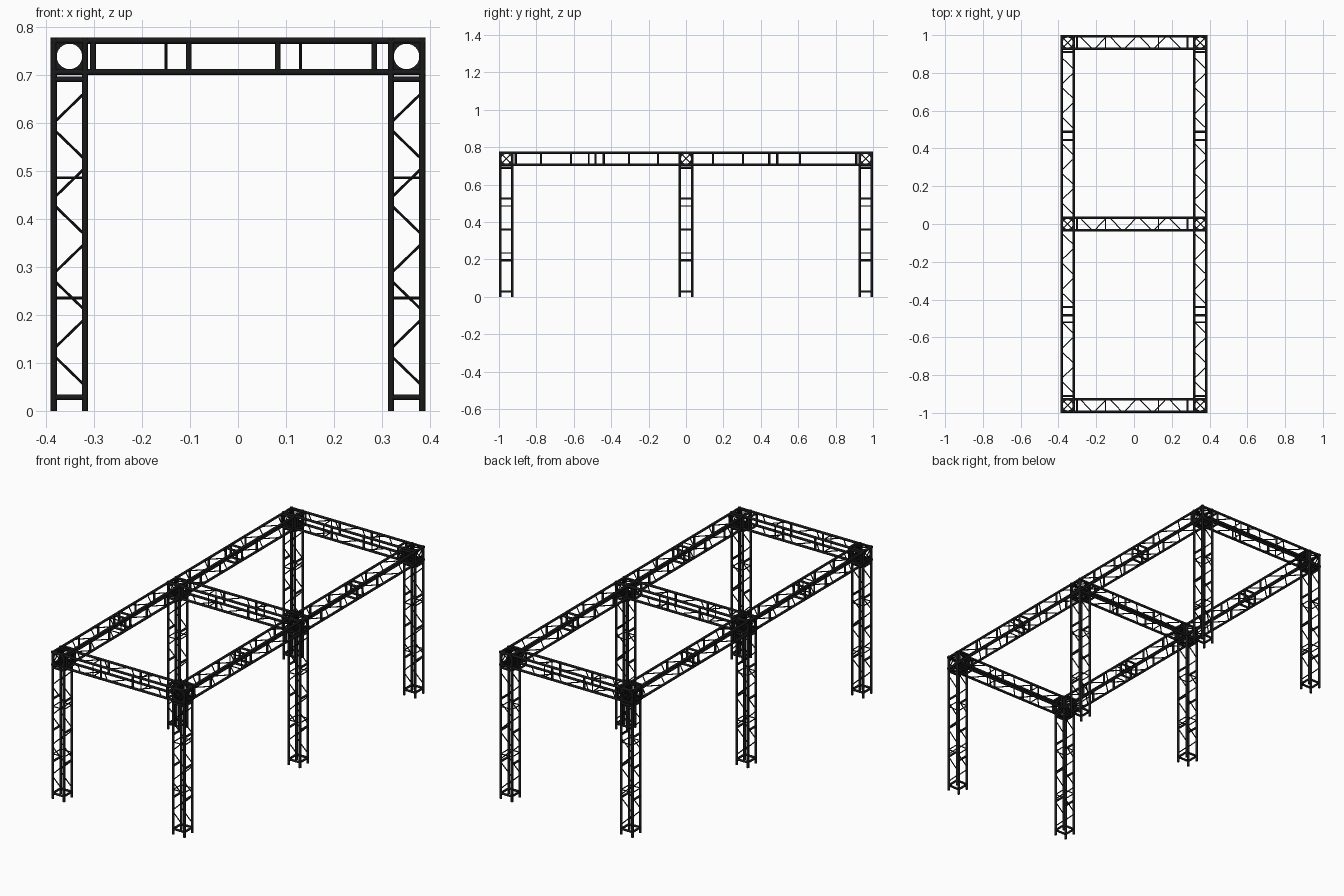
import bpy, bmesh, math
from mathutils import Vector, Matrix

if "Cube" in bpy.data.objects:
    bpy.data.objects.remove(bpy.data.objects["Cube"])

H = 0.0325          # half spacing of main tubes
R = 0.0065          # main tube radius
RUNG, THIN = 0.0058, 0.0028
CX, CY, CZ = 0.351, 0.9605, 0.738

mat = bpy.data.materials.new("black_metal")
mat.diffuse_color = (0.01, 0.01, 0.01, 1)
mat.use_nodes = True
mat.node_tree.nodes["Principled BSDF"].inputs["Base Color"].default_value = mat.diffuse_color


def rod(bm, a, b, r, sides=12):
    a, b = Vector(a), Vector(b)
    d = b - a
    m = Matrix.Translation((a + b) / 2) @ d.to_track_quat('Z', 'Y').to_matrix().to_4x4()
    bmesh.ops.create_cone(bm, cap_ends=True, segments=sides, radius1=r, radius2=r,
                          depth=d.length, matrix=m)


def finish(bm, name):
    bmesh.ops.recalc_face_normals(bm, faces=bm.faces)
    me = bpy.data.meshes.new(name)
    bm.to_mesh(me)
    bm.free()
    me.materials.append(mat)
    return me


def place(me, name, loc):
    ob = bpy.data.objects.new(name, me)
    ob.location = loc
    bpy.context.collection.objects.link(ob)
    return ob


def axis_map(axis):
    # t runs along the truss, u across the zigzag faces, v is their normal
    return {'x': lambda t, u, v: (t, u, v),
            'y': lambda t, u, v: (u, t, v),
            'z': lambda t, u, v: (u, v, t)}[axis]


def truss(name, axis, t0, t1, rings, ladders, thins, zigs):
    P = axis_map(axis)
    bm = bmesh.new()
    # main tubes
    for u in (-H, H):
        for v in (-H, H):
            rod(bm, P(t0, u, v), P(t1, u, v), R)
    for s in (-H, H):
        # rungs on the ladder faces
        for t in rings + ladders:
            rod(bm, P(t, s, -H), P(t, s, H), RUNG)
        for t in rings:
            rod(bm, P(t, -H, s), P(t, H, s), RUNG)
        for t in thins:
            rod(bm, P(t, s, -H), P(t, s, H), THIN, 8)
            rod(bm, P(t, -H, s), P(t, H, s), THIN, 8)
        # diagonal bracing on the other two faces
        for start, count in zigs:
            for k in range(count):
                t = start + (k // 2) * 0.157 + (0.077 if k % 2 else 0)
                u = -H if k % 2 else H
                rod(bm, P(t, u, s), P(t + 0.063, -u, s), THIN, 8)
    return finish(bm, name)


def holed_plate(bm, m, half, r, thick, n=32):
    rings = []
    for z in (-thick / 2, thick / 2):
        inner, outer = [], []
        for i in range(n):
            a = 2 * math.pi * i / n
            c, s = math.cos(a), math.sin(a)
            k = half / max(abs(c), abs(s))
            inner.append(bm.verts.new(m @ Vector((r * c, r * s, z))))
            outer.append(bm.verts.new(m @ Vector((k * c, k * s, z))))
        rings += [inner, outer]
    for a, b in ((0, 1), (1, 3), (3, 2), (2, 0)):
        for i in range(n):
            j = (i + 1) % n
            bm.faces.new((rings[a][i], rings[a][j], rings[b][j], rings[b][i]))


# corner block: tube frame, holed plates, crossed braces on sides and top
bm = bmesh.new()
for ax in 'xyz':
    P = axis_map(ax)
    for u in (-H, H):
        for v in (-H, H):
            rod(bm, P(-H - R, u, v), P(H + R, u, v), R)
for s in (-1, 1):
    for d in (Vector((s, 0, 0)), Vector((0, s, 0)), Vector((0, 0, s))):
        m = Matrix.Translation(d * H) @ d.to_track_quat('Z', 'Y').to_matrix().to_4x4()
        holed_plate(bm, m, H, 0.0265, 0.008)
    for e in (-1, 1):
        rod(bm, (s * H, -H, -e * H), (s * H, H, e * H), THIN, 8)
        rod(bm, (-H, -e * H, s * H), (H, e * H, s * H), THIN, 8)
node = finish(bm, "corner_block")

leg = truss("leg", 'z', 0, CZ - H, [0.028, 0.69], [0.195, 0.36, 0.525],
            [0.235, 0.485], [(0.052, 8)])
cross = truss("cross_beam", 'x', -CX + H, CX - H, [-0.302, 0.284], [-0.103, 0.083],
              [-0.15, 0.13], [(-0.285, 7)])
side_front = truss("side_beam_front", 'y', -CY + H, -H, [-0.91, -0.483, -0.44],
                   [-0.775, -0.615, -0.305, -0.15], [-0.52], [(-0.895, 5), (-0.425, 5)])
side_back = truss("side_beam_back", 'y', H, CY - H, [0.91, 0.488, 0.445],
                  [0.145, 0.305, 0.61], [], [(0.05, 5), (0.505, 5)])

# assemble the frame
for yn, y in (("front", -CY), ("middle", 0), ("back", CY)):
    place(cross, "cross_beam_" + yn, (0, y, CZ))
    for xn, x in (("left", -CX), ("right", CX)):
        place(leg, f"leg_{yn}_{xn}", (x, y, 0))
        place(node, f"corner_block_{yn}_{xn}", (x, y, CZ))
for xn, x in (("left", -CX), ("right", CX)):
    place(side_front, "side_beam_front_" + xn, (x, 0, CZ))
    place(side_back, "side_beam_back_" + xn, (x, 0, CZ))

# smooth tubes, crisp caps
for me in (leg, node, cross, side_front, side_back):
    me.shade_smooth()
    me.set_sharp_from_angle(angle=math.radians(40))
